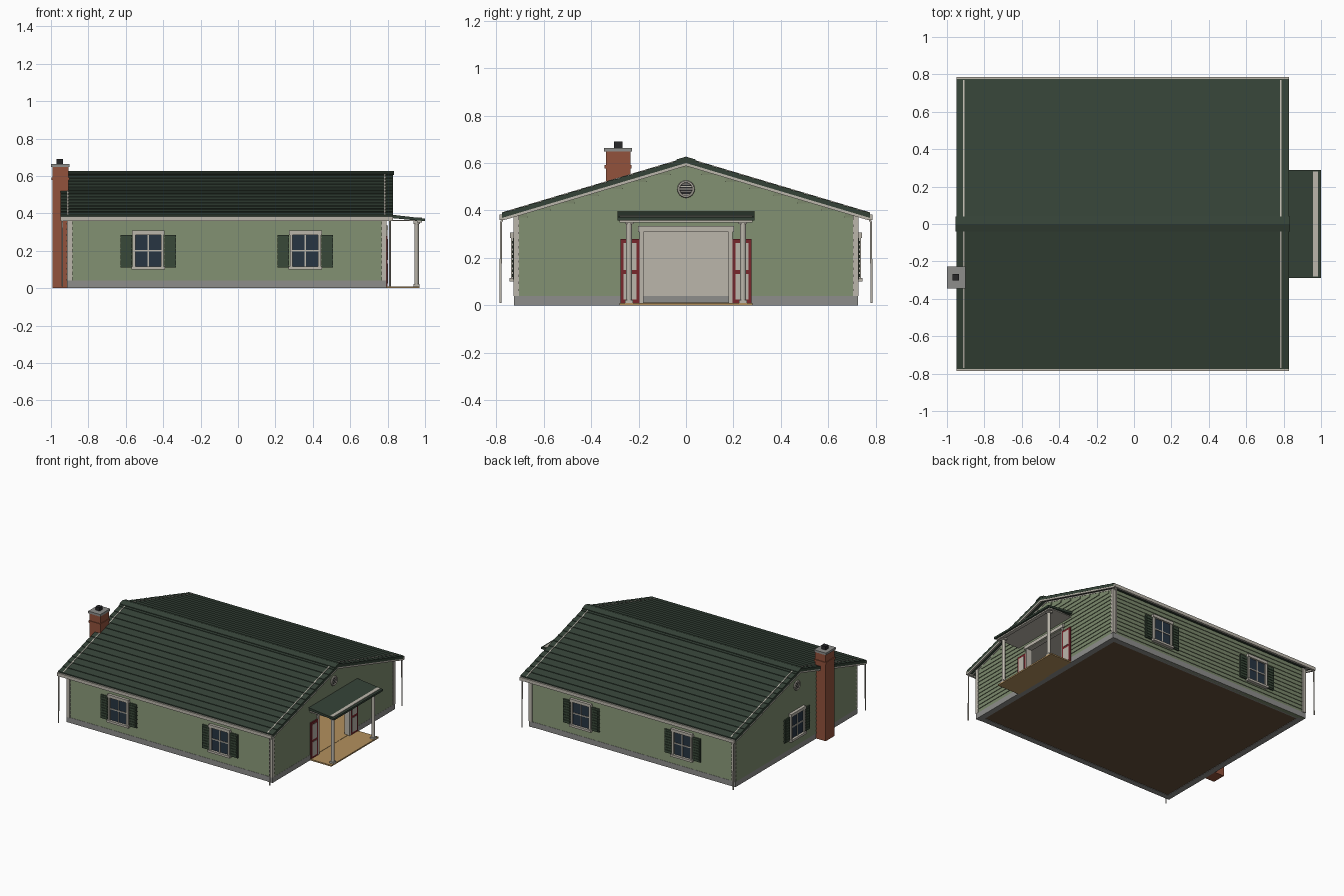
import bpy, bmesh, math
from mathutils import Matrix, Vector

if "Cube" in bpy.data.objects:
    bpy.data.objects.remove(bpy.data.objects["Cube"])

def mat(name, r, g, b):
    m = bpy.data.materials.new(name)
    m.diffuse_color = (r, g, b, 1)
    m.use_nodes = True
    m.node_tree.nodes["Principled BSDF"].inputs["Base Color"].default_value = m.diffuse_color
    return m

GREEN = mat("siding_green", 0.20, 0.25, 0.15)
ROOF = mat("roof_green", 0.035, 0.055, 0.038)
TRIM = mat("trim_beige", 0.50, 0.47, 0.41)
BRICK = mat("brick", 0.29, 0.085, 0.045)
STONE = mat("stone_grey", 0.27, 0.27, 0.26)
DARK = mat("dark_metal", 0.02, 0.02, 0.022)
GLASS = mat("glass", 0.02, 0.035, 0.055)
SHUT = mat("shutter_green", 0.04, 0.065, 0.04)
RED = mat("door_red", 0.19, 0.02, 0.025)
WOOD = mat("porch_wood", 0.45, 0.28, 0.11)
BROWN = mat("floor_brown", 0.13, 0.08, 0.045)

SLOPE, RIDGE, THICK = 0.298, 0.622, 0.022
X0, X1, W = -0.91, 0.785, 0.715          # wall faces

def finish(name, bm, m):
    bmesh.ops.recalc_face_normals(bm, faces=bm.faces)
    me = bpy.data.meshes.new(name)
    bm.to_mesh(me)
    bm.free()
    me.materials.append(m)
    ob = bpy.data.objects.new(name, me)
    bpy.context.collection.objects.link(ob)
    return ob

def add_prism(bm, rings):
    a, b = [[bm.verts.new(v) for v in r] for r in rings]
    n = len(a)
    bm.faces.new(a)
    bm.faces.new(b[::-1])
    for i in range(n):
        bm.faces.new((a[i], b[i], b[(i + 1) % n], a[(i + 1) % n]))

def boxes(name, m, *specs, M=Matrix()):
    """each spec: x0, x1, y0, y1, z0, z1"""
    bm = bmesh.new()
    for x0, x1, y0, y1, z0, z1 in specs:
        add_prism(bm, [[M @ Vector(p) for p in ((x0, y0, z), (x1, y0, z), (x1, y1, z), (x0, y1, z))]
                       for z in (z0, z1)])
    return finish(name, bm, m)

def extrude_x(name, m, pts, xa, xb):
    """(y, z) outline extruded along x"""
    bm = bmesh.new()
    add_prism(bm, [[(x, y, z) for y, z in pts] for x in (xa, xb)])
    return finish(name, bm, m)

def siding(name, runs, M):
    """lap boards on a wall facing local -y; runs: u0, u1, z0, z1"""
    bm = bmesh.new()
    for u0, u1, z0, z1 in runs:
        prof = ((0, z0), (-0.007, z0), (-0.002, z1), (0, z1))
        add_prism(bm, [[M @ Vector((u, y, z)) for y, z in prof] for u in (u0, u1)])
    return finish(name, bm, GREEN)

def cyl(name, m, r, depth, M, seg=16):
    bm = bmesh.new()
    bmesh.ops.create_cone(bm, cap_ends=True, segments=seg, radius1=r, radius2=r, depth=depth, matrix=M)
    return finish(name, bm, m)

def face(x, y, deg):
    return Matrix.Translation((x, y, 0)) @ Matrix.Rotation(math.radians(deg), 4, 'Z')

under = lambda y: RIDGE - THICK - SLOPE * abs(y)

# foundation ring, ground floor, ceiling, interior lining
boxes("foundation", STONE, (X0, X1 + .005, -.722, -.68, 0, .04), (X0, X1 + .005, .68, .722, 0, .04),
      (X0 - .005, -.87, -.722, .722, 0, .04), (.75, X1 + .008, -.725, -.19, 0, .04),
      (.75, X1 + .008, .19, .725, 0, .04), (.75, X1 + .008, -.19, .19, 0, .008))
boxes("floor_base", BROWN, (-.87, .75, -.68, .68, .003, .008))
boxes("interior_floor", WOOD, (-.88, .785, -.69, .69, .008, .012))
boxes("ceiling", TRIM, (-.88, .76, -.69, .69, .36, .37))
boxes("interior_lining", TRIM, (-.885, -.875, -.69, .69, .01, .36),
      (-.88, .76, -.69, -.68, .01, .36), (-.88, .76, .68, .69, .01, .36))

# walls
for s, n in ((-1, "front"), (1, "back")):
    boxes(n + "_wall", GREEN, (X0, X1, min(s * W, s * .69), max(s * W, s * .69), .0, under(W)))
    h = under(W) / 13
    siding(n + "_siding", [(-.8475, .8475, i * h, (i + 1) * h) for i in range(13)],
           face((X0 + X1) / 2, s * W, 0 if s < 0 else 180))
peak = [(W, under(W)), (0, under(0)), (-W, under(W))]
extrude_x("left_gable_wall", GREEN, [(-W, .03), (W, .03)] + peak, X0, -.885)
extrude_x("right_gable_wall", GREEN,
          [(-W, .03), (-.19, .03), (-.19, .32), (.19, .32), (.19, .03), (W, .03)] + peak, .76, X1)
for n, x, deg, door in (("left", X0, -90, False), ("right", X1, 90, True)):
    runs = []
    for i in range(18):
        z0, z1 = .04 + i * .03, .07 + i * .03
        u = min(W, (under(0) - z1) / SLOPE)
        runs += [(-u, -.19, z0, z1), (.19, u, z0, z1)] if door and z0 < .31 else [(-u, u, z0, z1)]
    siding(n + "_gable_siding", runs, face(x, 0, deg))

# corner boards
for x in (-.913, .768):
    for y in (-.728, .703):
        boxes("corner_board", TRIM, (x, x + .027, y, y + .025, .04, .385))

# roof with stepped shingle courses
N, E = 14, .775
side = []
for i in range(N):
    ya, yb = E * i / N, E * (i + 1) / N
    side += [(ya, RIDGE - SLOPE * ya - .003), (yb, RIDGE - SLOPE * yb + .001)]
outline = [(-y, z) for y, z in side[:0:-1]] + side
outline += [(E, RIDGE - THICK - SLOPE * E), (0, RIDGE - THICK), (-E, RIDGE - THICK - SLOPE * E)]
extrude_x("roof", ROOF, outline, -.95, .83)

def chevron(name, m, y, top, bottom, xa, xb):
    extrude_x(name, m, [(-y, top - SLOPE * y), (0, top), (y, top - SLOPE * y),
                        (y, bottom - SLOPE * y), (0, bottom), (-y, bottom - SLOPE * y)], xa, xb)
chevron("ridge_cap", ROOF, .04, RIDGE + .005, RIDGE - .005, -.955, .833)
for x in (-.949, .817):
    chevron("rake_board", TRIM, .77, RIDGE - .02, RIDGE - .034, x, x + .012)
for x in (-.913, .781):
    chevron("verge_strip", TRIM, .77, RIDGE + .0015, RIDGE - .03, x, x + .007)

# gutters and bent downspouts
for s in (-1, 1):
    boxes("gutter", TRIM, (-.95, .83, s * .778 - .008, s * .778 + .008, .36, .384))
    for x in (-.94, .812):
        cu = bpy.data.curves.new("downspout", 'CURVE')
        cu.dimensions = '3D'
        cu.bevel_depth = .005
        cu.bevel_resolution = 1
        sp = cu.splines.new('POLY')
        pts = ((.755, .372), (.772, .366), (.78, .35), (.782, .01))
        sp.points.add(len(pts) - 1)
        for p, (y, z) in zip(sp.points, pts):
            p.co = (x, s * y, z, 1)
        cu.materials.append(TRIM)
        bpy.context.collection.objects.link(bpy.data.objects.new("downspout", cu))

# shuttered windows
def window(M):
    boxes("window_glass", GLASS, (-.075, .075, -.012, 0, .115, .29), M=M)
    boxes("window_frame", TRIM, (-.083, -.068, -.022, 0, .11, .29), (.068, .083, -.022, 0, .11, .29),
          (-.09, .09, -.03, 0, .1, .116), (-.088, .088, -.026, 0, .285, .307),
          (-.004, .004, -.017, 0, .115, .29), (-.07, .07, -.017, 0, .197, .205), M=M)
    for s in (-1, 1):
        c = s * .117
        boxes("shutter", SHUT, (c - .031, c + .031, -.014, 0, .11, .285),
              *[(c - .024, c + .024, -.018, 0, .12 + i * .02, .132 + i * .02) for i in range(8)], M=M)
for x in (-.48, .36):
    window(face(x, -W, 0))
    window(face(x, W, 180))
window(face(X0, 0, -90))

# round louvred gable vents
for x, s in ((X0, -1), (X1, 1)):
    R = Matrix.Translation((x + s * .006, 0, .49)) @ Matrix.Rotation(math.pi / 2, 4, 'Y')
    cyl("vent_back", DARK, .03, .014, R, 24)
    bpy.ops.mesh.primitive_torus_add(major_segments=24, minor_segments=6, major_radius=.031, minor_radius=.006,
                                     location=(x + s * .012, 0, .49), rotation=(0, math.pi / 2, 0))
    ring = bpy.context.object
    ring.name = "vent_ring"
    ring.data.materials.append(TRIM)
    slats = []
    for i in range(-2, 3):
        w = math.sqrt(.03 ** 2 - (i * .011) ** 2)
        slats.append((x + s * .012 - .003, x + s * .012 + .003, -w, w, .488 + i * .011, .492 + i * .011))
    boxes("vent_slats", TRIM, *slats)

# chimney
boxes("chimney", BRICK, (-.993, -.905, -.338, -.235, 0, .65), (-.998, -.9, -.343, -.23, .577, .592))
boxes("chimney_cap", STONE, (-1, -.9, -.345, -.228, .648, .664))
boxes("chimney_flue", DARK, (-.97, -.935, -.303, -.268, .66, .69))

# doorway trim and open door leaves
boxes("door_frame", TRIM, (.755, .8, -.195, -.18, .01, .32), (.755, .8, .18, .195, .01, .32),
      (.755, .803, -.203, .203, .31, .335))
for s in (-1, 1):
    c = s * .236
    boxes("door_leaf", RED, (.79, .8, c - .041, c + .041, .006, .28))
    boxes("door_panels", TRIM, (.798, .803, c - .027, c + .027, .025, .132),
          (.798, .803, c - .027, c + .027, .15, .262))

# porch
boxes("porch_floor", WOOD, (.785, .97, -.28, .28, 0, .01))
bm = bmesh.new()
add_prism(bm, [[(x, y, z) for x, z in ((.785, .397), (1, .372), (1, .358), (.785, .378))] for y in (-.288, .288)])
finish("porch_roof", bm, ROOF)
boxes("porch_beam", TRIM, (.958, .985, -.28, .28, .35, .378))
boxes("porch_ceiling", TRIM, (.79, .985, -.278, .278, .358, .365))
for y in (-.24, .24):
    cyl("porch_post", TRIM, .012, .35, Matrix.Translation((.955, y, .18)), 12)
    boxes("post_blocks", TRIM, (.938, .972, y - .018, y + .018, .343, .358),
          (.938, .97, y - .017, y + .017, .008, .022))
